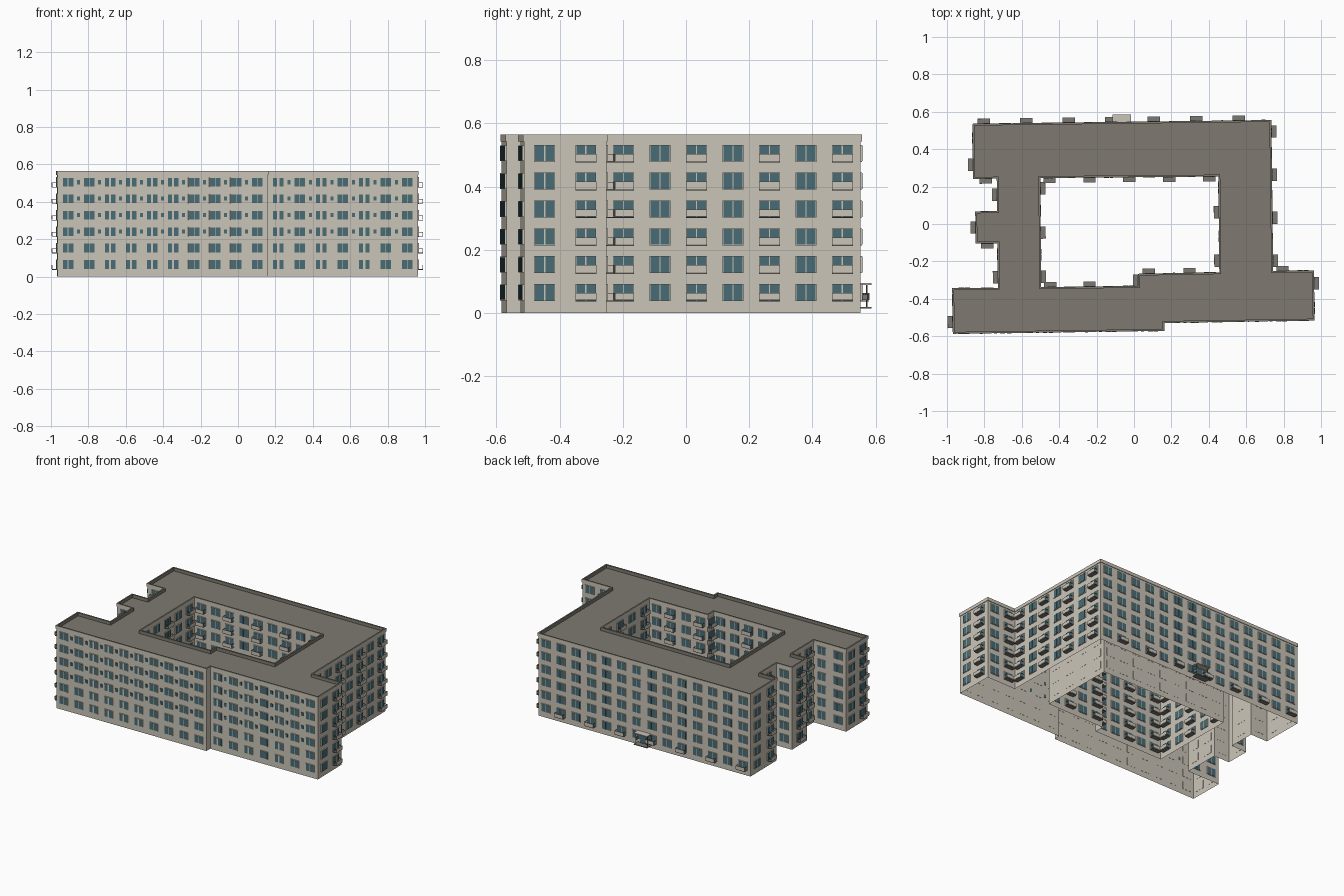
import bpy
import bmesh
from mathutils import Vector, Matrix

cube = bpy.data.objects.get("Cube")
if cube:
    bpy.data.objects.remove(cube, do_unlink=True)


def make_material(name, colour):
    mat = bpy.data.materials.new(name)
    mat.use_nodes = True
    mat.diffuse_color = (*colour, 1)
    mat.node_tree.nodes["Principled BSDF"].inputs["Base Color"].default_value = (*colour, 1)
    return mat


plaster = make_material("warm plaster", (0.6, 0.56, 0.48))
roofing = make_material("grey roofing", (0.21, 0.195, 0.165))
glass = make_material("teal glass", (0.065, 0.15, 0.18))
concrete = make_material("dark concrete", (0.2, 0.19, 0.17))

FLOORS, FIRST, STOREY = 6, 0.065, 0.088
ROOF, TOP = 0.543, 0.565
WIN_W, WIN_H = 0.066, 0.054

# Wall runs: corner point, then the openings along the wall to the next corner
# W window, D split pair, B balcony, G balcony on the ground floor only
outer = [
    ((-0.965, -0.583), "WWDDDDWWWW"), ((0.158, -0.567), ""),
    ((0.158, -0.525), "DWDWDWW"), ((0.962, -0.512), "WB"),
    ((0.958, -0.252), "WB"), ((0.74, -0.255), "BWBWBWB"),
    ((0.73, 0.552), "WG" * 7), ((-0.86, 0.532), "WB"),
    ((-0.857, 0.245), "B"), ((-0.73, 0.247), "B"),
    ((-0.728, 0.065), "W"), ((-0.845, 0.063), "B"),
    ((-0.843, -0.1), "B"), ((-0.726, -0.1), "WB"),
    ((-0.724, -0.345), "WW"), ((-0.968, -0.347), "WB"),
]
court = [
    ((-0.5, -0.342), "BWBWB"), ((-0.505, 0.25), "BWBWBWBWB"),
    ((0.455, 0.258), "WBWB"), ((0.46, -0.262), "WBWB"),
    ((0.025, -0.27), "B"), ((0.025, -0.335), "WWBWB"),
]

parts = {}


def part(name, *mats):
    """Return the mesh builder for a named part, creating it once."""
    if name not in parts:
        parts[name] = (bmesh.new(), mats)
    return parts[name][0]


def box(name, mat, frame, centre, size):
    """Box in wall space: x along the wall, y outward, z up."""
    shape = frame @ Matrix.Translation(centre) @ Matrix.Diagonal((*size, 1))
    bmesh.ops.create_cube(part(name, mat), size=1, matrix=shape)


def wall_frame(p, q):
    """Matrix with its origin at p, x towards q and y pointing out of the wall."""
    along = (Vector((*q, 0)) - Vector((*p, 0))).normalized()
    out = Vector((along.y, -along.x, 0))
    frame = Matrix((along, out, Vector((0, 0, 1)))).transposed().to_4x4()
    frame.translation = (*p, 0)
    return frame


def offset(points, d):
    """Move a loop outwards by d with mitred corners."""
    result = []
    for i, p in enumerate(points):
        a = Vector(p) - Vector(points[i - 1])
        b = Vector(points[(i + 1) % len(points)]) - Vector(p)
        m = Vector((a.y, -a.x)).normalized()
        n = Vector((b.y, -b.x)).normalized()
        result.append(Vector(p) + (m + n) * d / (1 + m.dot(n)))
    return result


def strip(bm, low, z_low, high, z_high, index=0):
    """Closed band of faces between two loops."""
    a = [bm.verts.new((p[0], p[1], z_low)) for p in low]
    b = [bm.verts.new((p[0], p[1], z_high)) for p in high]
    for i in range(len(a)):
        j = (i + 1) % len(a)
        bm.faces.new((a[i], a[j], b[j], b[i])).material_index = index


def window(frame, x, z, width=WIN_W, height=WIN_H, split=0.004):
    """Projecting frame with two glass panes."""
    box("window_frames", plaster, frame, (x, 0.002, z), (width, 0.006, height))
    pane = (width - 0.006 - split) / 2
    for side in (-1, 1):
        box("window_panes", glass, frame, (x + side * (pane + split) / 2, 0.005, z),
            (pane, 0.002, height - 0.004))


def balcony(frame, x, z):
    """Floor slab, solid front panel and thin side rails."""
    depth = 0.029
    base = z - WIN_H / 2
    box("balcony_slabs", concrete, frame, (x, depth / 2, base), (WIN_W, depth, 0.004))
    box("balcony_panels", plaster, frame, (x, depth, base + 0.014), (WIN_W, 0.003, 0.023))
    for side in (-1, 1):
        box("balcony_rails", concrete, frame,
            (x + side * (WIN_W / 2 - 0.001), depth / 2, base + 0.024), (0.002, depth, 0.002))


def facade(p, q, layout, small_windows):
    """Openings of one wall on all storeys."""
    if not layout:
        return
    frame = wall_frame(p, q)
    step = (Vector(q) - Vector(p)).length / len(layout)
    for floor in range(FLOORS):
        z = FIRST + floor * STOREY
        for i, kind in enumerate(layout):
            x = (i + 0.5) * step
            if small_windows:
                window(frame, x, z, 0.062, 0.05, 0.012 if kind == "D" else 0.003)
                if floor > 1 and i < len(layout) - 1:
                    box("small_windows", glass, frame, (x + step / 2, 0.002, z), (0.016, 0.006, 0.022))
            else:
                window(frame, x, z)
            if kind == "B" or (kind == "G" and floor == 0):
                balcony(frame, x, z)


# Walls, parapet and facades for the outside and the courtyard
roof = part("roof", roofing)
for ring in (outer, court):
    points = [p for p, layout in ring]
    strip(part("walls", plaster), points, 0, points, ROOF)
    parapet = part("parapet", plaster, roofing)
    proud, inner = offset(points, 0.004), offset(points, -0.006)
    strip(parapet, points, ROOF, proud, ROOF)
    strip(parapet, proud, ROOF, proud, TOP)
    strip(parapet, proud, TOP, inner, TOP, 1)
    strip(parapet, inner, TOP, inner, ROOF, 1)
    corners = [roof.verts.new((*p, ROOF)) for p in points]
    for i, corner in enumerate(corners):
        roof.edges.new((corners[i - 1], corner))
    for i, (p, layout) in enumerate(ring):
        facade(p, points[(i + 1) % len(points)], layout, ring is outer and i in (0, 2))

# Flat roof around the courtyard
bmesh.ops.triangle_fill(roof, edges=roof.edges[:], use_beauty=True, normal=(0, 0, 1))
for face in roof.faces:
    if face.normal.z < 0:
        face.normal_flip()

# Rear entrance with canopy, step, posts and door
back = wall_frame(outer[6][0], outer[7][0])
door_x = 0.795
box("entrance_canopy", plaster, back, (door_x, 0.022, 0.092), (0.1, 0.044, 0.006))
box("entrance_step", concrete, back, (door_x, 0.022, 0.016), (0.1, 0.044, 0.005))
box("entrance_door", glass, back, (door_x, 0.004, 0.052), (0.045, 0.008, 0.07))
for side in (-1, 1):
    box("entrance_posts", concrete, back, (door_x + side * 0.044, 0.03, 0.055), (0.004, 0.004, 0.074))
    box("entrance_rails", concrete, back, (door_x + side * 0.044, 0.02, 0.05), (0.003, 0.025, 0.018))

# Turn the builders into objects
for name, (bm, mats) in parts.items():
    mesh = bpy.data.meshes.new(name)
    bm.to_mesh(mesh)
    bm.free()
    for mat in mats:
        mesh.materials.append(mat)
    bpy.context.collection.objects.link(bpy.data.objects.new(name, mesh))
